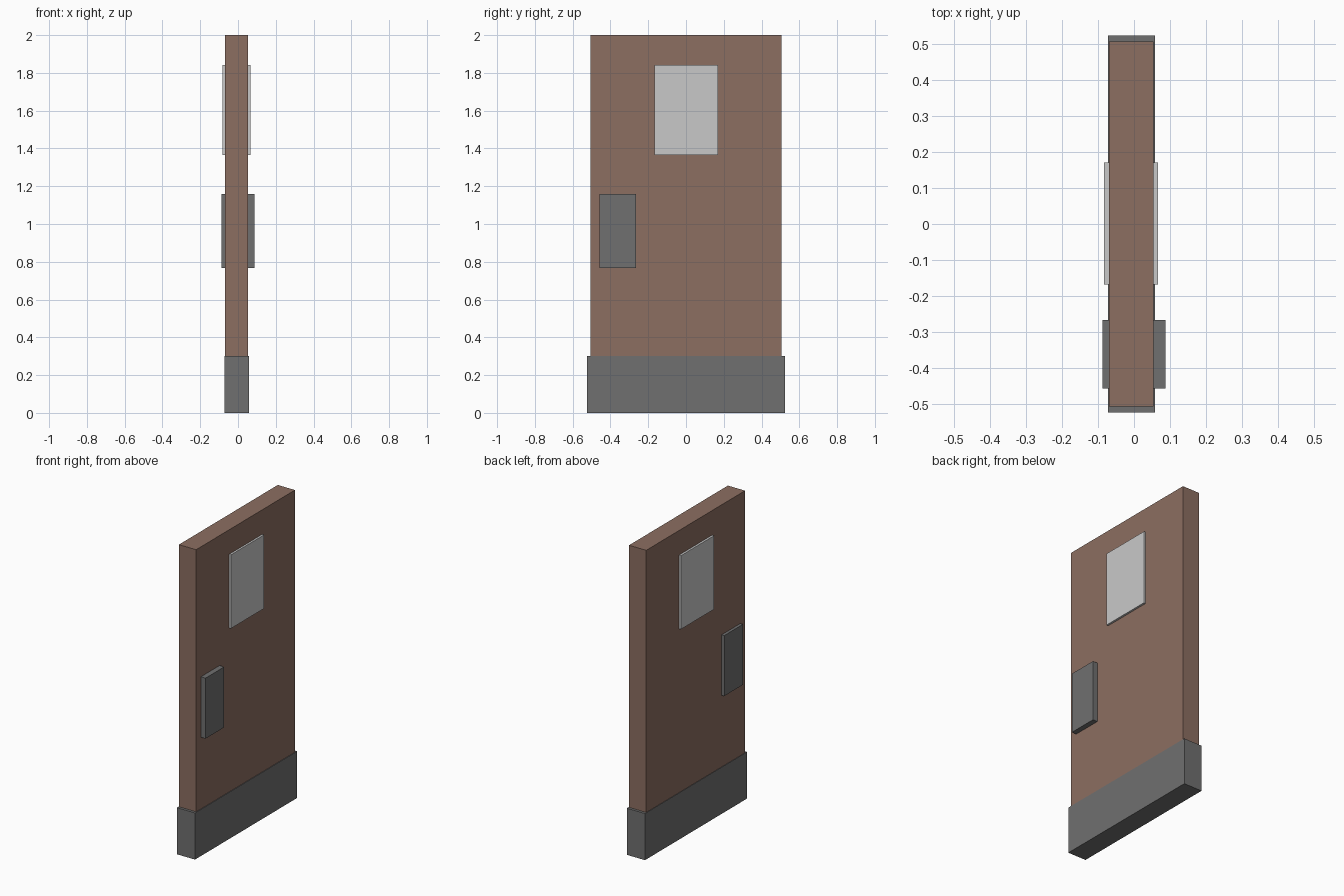
import bpy
import bmesh
from mathutils import Vector

if "Cube" in bpy.data.objects:
    bpy.data.objects.remove(bpy.data.objects["Cube"])


def material(name, rgb):
    m = bpy.data.materials.new(name)
    m.diffuse_color = (*rgb, 1.0)
    m.use_nodes = True
    m.node_tree.nodes["Principled BSDF"].inputs["Base Color"].default_value = m.diffuse_color
    return m


brown = material("brown_door", (0.262, 0.156, 0.120))
dark_grey = material("dark_grey_metal", (0.162, 0.162, 0.162))
light_grey = material("light_grey_glass", (0.584, 0.584, 0.584))


def box(name, low, high, mat):
    """Flat-faced box between two opposite corners."""
    low, high = Vector(low), Vector(high)
    bm = bmesh.new()
    bmesh.ops.create_cube(bm, size=1.0)
    bmesh.ops.scale(bm, vec=high - low, verts=bm.verts)
    mesh = bpy.data.meshes.new(name)
    bm.to_mesh(mesh)
    bm.free()
    mesh.materials.append(mat)
    ob = bpy.data.objects.new(name, mesh)
    ob.location = (low + high) / 2
    bpy.context.collection.objects.link(ob)
    return ob


# Door leaf
box("door_leaf", (-0.069, -0.506, 0.01), (0.054, 0.506, 2.0), brown)
# Kick plate wrapped round the bottom
box("kick_plate", (-0.072, -0.523, 0.0), (0.058, 0.523, 0.302), dark_grey)
# Window pane showing on both faces
box("window", (-0.083, -0.168, 1.364), (0.067, 0.170, 1.841), light_grey)
# Handle plate showing on both faces
box("handle_plate", (-0.088, -0.457, 0.766), (0.087, -0.266, 1.158), dark_grey)
